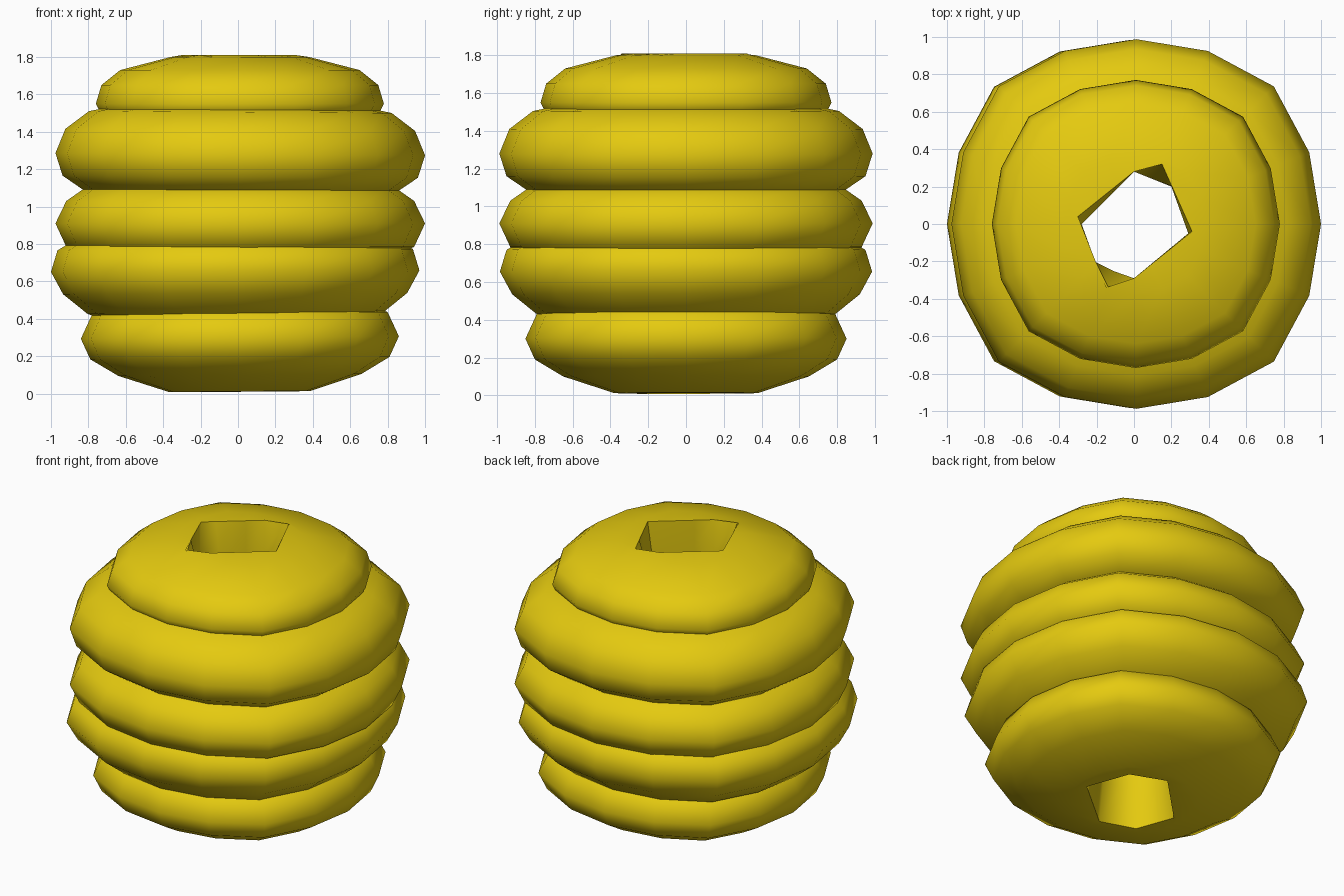
import bpy, bmesh, math
from mathutils import Vector

if "Cube" in bpy.data.objects:
    bpy.data.objects.remove(bpy.data.objects["Cube"])

SIDES = 16
yellow = bpy.data.materials.new("golden yellow")
yellow.diffuse_color = (0.78, 0.59, 0.005, 1)
yellow.use_nodes = True
yellow.node_tree.nodes["Principled BSDF"].inputs["Base Color"].default_value = yellow.diffuse_color

# Outlines of the bore (counter-clockwise): through the stack, and at the skewed top opening
BORE = [Vector(p) for p in ((0, .28), (-.28, 0), (-.2, -.22), (0, -.29), (.29, -.05), (.2, .2))]
TOP_BORE = [Vector(p) for p in ((.15, .32), (0, .28), (-.3, .04), (-.15, -.34), (0, -.29), (.31, -.04))]


def bore_point(outline, a):
    """Point on the bore outline in direction a, snapped to a corner that is near."""
    d = Vector((math.cos(a), math.sin(a)))
    for p in outline:
        if d.dot(p.normalized()) > math.cos(math.pi / SIDES):
            return p
    best = 9
    for p, q in zip(outline, outline[1:] + outline[:1]):
        n = Vector((q.y - p.y, p.x - q.x))
        if n.dot(d) > 1e-6:
            best = min(best, n.dot(p) / n.dot(d))
    return d * best


def ring(name, profile, shift=0.0, tilt=0.0, low=BORE, high=BORE, flare=1.03):
    """Closed ring: outer profile (r, z) from bottom to top, bored along the axis."""
    bm = bmesh.new()
    z0, z1 = profile[0][1], profile[-1][1]
    columns = []
    for i in range(SIDES):
        a = 2 * math.pi * i / SIDES
        lo, mid, hi = bore_point(low, a) * flare, bore_point(BORE, a), bore_point(high, a)
        # the outline is slightly squarish: fuller on the diagonals
        full = 1 + .053 * math.sin(2 * a) ** 4
        pts = [(lo.x, lo.y, z0)]
        for r, z in profile[1:-1]:
            pts.append((r * full * math.cos(a) + shift, r * full * math.sin(a), z))
        pts += [(hi.x, hi.y, z1), (mid.x, mid.y, (z0 + z1) / 2)]
        columns.append([bm.verts.new((x, y, z + tilt * x)) for x, y, z in pts])
    n = len(columns[0])
    for i in range(SIDES):
        c, d = columns[i], columns[(i + 1) % SIDES]
        for j in range(n):
            k = (j + 1) % n
            bm.faces.new((c[j], d[j], d[k], c[k]))
    bmesh.ops.recalc_face_normals(bm, faces=bm.faces)
    me = bpy.data.meshes.new(name)
    bm.to_mesh(me)
    bm.free()
    me.materials.append(yellow)
    ob = bpy.data.objects.new(name, me)
    bpy.context.collection.objects.link(ob)
    bpy.context.view_layer.objects.active = ob
    ob.select_set(True)
    bpy.ops.object.shade_smooth_by_angle(angle=math.radians(70))
    ob.select_set(False)


# Five stacked rings, bottom to top
ring("bottom_ring", [(.3, .01), (.38, .012), (.65, .10), (.80, .19), (.85, .30),
                     (.79, .43), (.60, .50), (.3, .52)], .01, .008, flare=1.12)
ring("lower_ring", [(.3, .33), (.60, .36), (.79, .43), (.92, .535), (.985, .655),
                    (.95, .77), (.80, .86), (.3, .90)], -.015, .004)
ring("middle_ring", [(.3, .67), (.75, .70), (.93, .785), (.988, .91), (.93, 1.03),
                     (.83, 1.10), (.6, 1.16), (.3, 1.18)], .012)
ring("upper_ring", [(.3, 1.02), (.65, 1.04), (.84, 1.085), (.95, 1.16), (.988, 1.28),
                    (.935, 1.41), (.81, 1.505), (.6, 1.55), (.3, 1.57)], .012, -.006)
ring("top_ring", [(.3, 1.44), (.60, 1.45), (.74, 1.49), (.77, 1.55), (.74, 1.65),
                  (.64, 1.73), (.37, 1.80), (.3, 1.81)], .01, 0, high=TOP_BORE)
